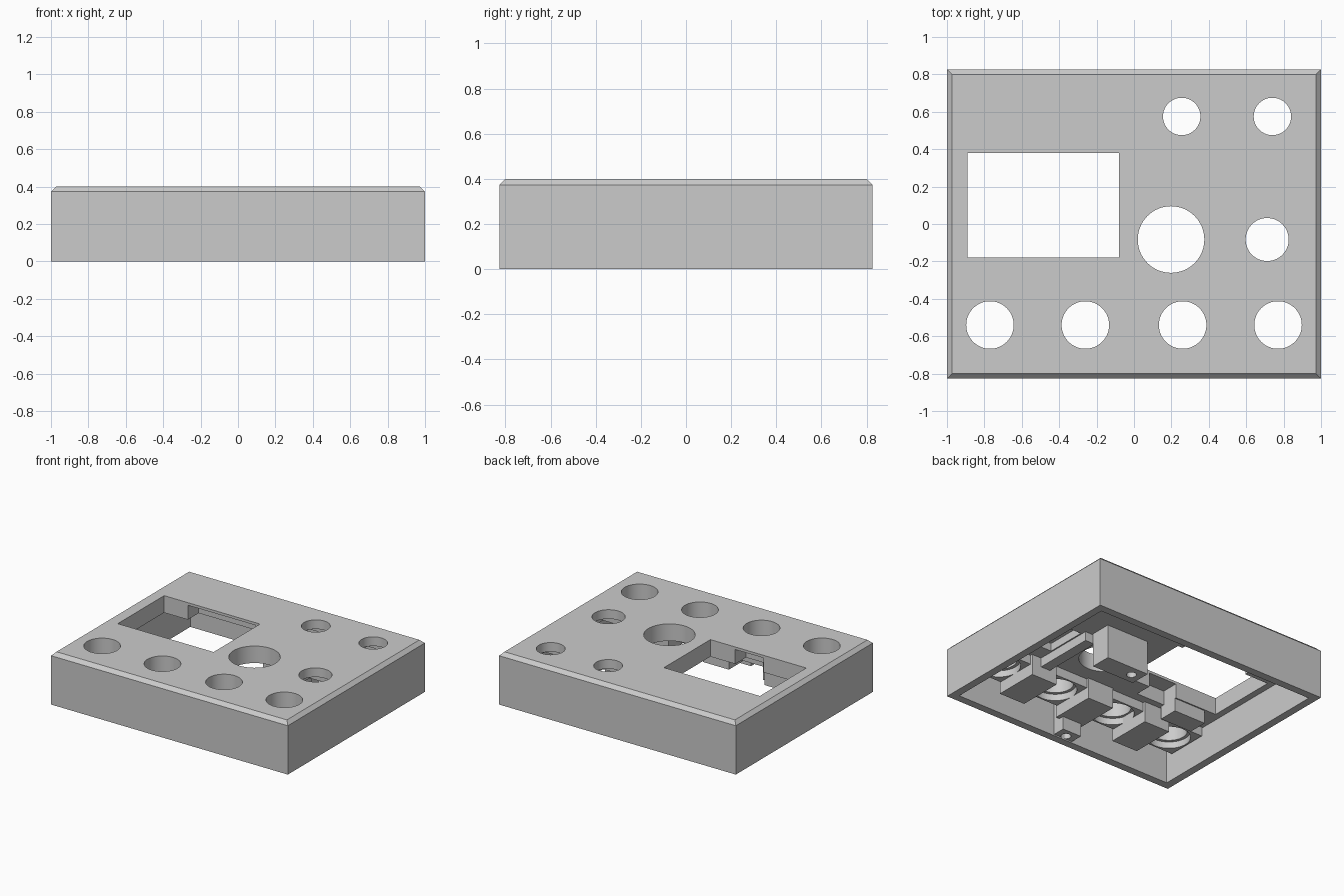
import bpy, bmesh
from mathutils import Matrix, Vector

default = bpy.data.objects.get("Cube")
if default:
    bpy.data.objects.remove(default, do_unlink=True)

grey = bpy.data.materials.new("plain_grey")
grey.use_nodes = True
colour = (0.6, 0.6, 0.6, 1)
grey.diffuse_color = colour
grey.node_tree.nodes["Principled BSDF"].inputs["Base Color"].default_value = colour


def make(name, bm):
    mesh = bpy.data.meshes.new(name)
    bm.to_mesh(mesh)
    bm.free()
    mesh.materials.append(grey)
    ob = bpy.data.objects.new(name, mesh)
    bpy.context.collection.objects.link(ob)
    return ob


def box(name, x, y, z, chamfer=0):
    """Box from three (low, high) ranges, with an optional top chamfer."""
    bm = bmesh.new()
    bmesh.ops.create_cube(bm, size=1)
    top = [e for e in bm.edges if all(v.co.z > 0 for v in e.verts)]
    for v in bm.verts:
        v.co = Vector([r[0] if c < 0 else r[1] for c, r in zip(v.co, (x, y, z))])
    if chamfer:
        bmesh.ops.bevel(bm, geom=top, offset=chamfer, segments=1, affect='EDGES')
    return make(name, bm)


def square(name, x, y, half, z):
    return box(name, (x - half, x + half), (y - half, y + half), z)


def cylinder(name, x, y, r, z):
    bm = bmesh.new()
    bmesh.ops.create_cone(bm, cap_ends=True, segments=64, radius1=r, radius2=r,
                          depth=z[1] - z[0],
                          matrix=Matrix.Translation((x, y, sum(z) / 2)))
    return make(name, bm)


def cut(ob, cutter):
    cutter.hide_render = True
    mod = ob.modifiers.new("cut", 'BOOLEAN')
    mod.operation = 'DIFFERENCE'
    mod.solver = 'EXACT'
    mod.object = cutter
    bpy.context.view_layer.objects.active = ob
    bpy.ops.object.modifier_apply(modifier=mod.name)
    bpy.data.objects.remove(cutter, do_unlink=True)


def smooth(ob):
    bpy.ops.object.select_all(action='DESELECT')
    ob.select_set(True)
    bpy.context.view_layer.objects.active = ob
    bpy.ops.object.shade_smooth_by_angle(angle=0.6)


CEILING, POCKET, ROOT = 0.27, 0.33, 0.35
BUTTONS_X = (-0.77, -0.26, 0.26, 0.77)
BUTTON_Y = -0.54
THROUGH = (-0.1, 0.6)

# Hollow case, open underneath, with a chamfered top edge
case = box("case_shell", (-1, 1), (-0.827, 0.827), (0, 0.4), 0.027)
cut(case, box("cavity", (-0.94, 0.94), (-0.767, 0.767), (-0.1, CEILING)))

# Pockets in the underside of the lid
for x, y, half in ((0.25, 0.575, 0.16), (0.74, 0.575, 0.16), (0.71, -0.08, 0.16)):
    cut(case, square("socket_pocket", x, y, half, (0.1, POCKET)))
cut(case, box("screen_pocket_back", (-0.69, -0.12), (0.3, 0.51), (0.1, 0.38)))
cut(case, box("screen_pocket_front", (-0.53, -0.29), (-0.31, -0.1), (0.1, 0.38)))

# Screen window and round openings
cut(case, box("window", (-0.89, -0.08), (-0.18, 0.38), THROUGH))
openings = [(0.255, 0.575, 0.1), (0.74, 0.575, 0.1), (0.712, -0.083, 0.115), (0.198, -0.083, 0.178)]
openings += [(x, BUTTON_Y, 0.127) for x in BUTTONS_X]
for x, y, r in openings:
    cut(case, cylinder("opening", x, y, r, THROUGH))
smooth(case)

# Square collars below the button openings, counterbored from underneath
for i, x in enumerate(BUTTONS_X):
    collar = square(f"button_collar_{i + 1}", x, BUTTON_Y, 0.162, (0.2, ROOT))
    cut(collar, cylinder("bore", x, BUTTON_Y, 0.127, THROUGH))
    cut(collar, cylinder("counterbore", x, BUTTON_Y, 0.15, (-0.1, 0.25)))
    smooth(collar)

# Blocks between the buttons
for i, x in enumerate((-0.51, 0, 0.51)):
    box(f"button_divider_{i + 1}", (x - 0.11, x + 0.11), (-0.71, -0.36), (0.11, ROOT))

# Screw posts
centre_post = box("centre_post", (0.12, 0.48), (0.13, 0.29), (0.01, ROOT))
cut(centre_post, cylinder("screw_hole", 0.2, 0.21, 0.035, (-0.1, 0.2)))
front_post = box("front_post", (-0.08, 0.08), (-0.8, -0.67), (0.01, ROOT))
cut(front_post, cylinder("screw_hole", 0, -0.735, 0.035, (-0.1, 0.2)))
smooth(centre_post)
smooth(front_post)

# Supports beside the window and the socket
box("screen_support", (-0.8, -0.53), (-0.34, -0.19), (0.17, ROOT))
box("socket_rail", (0.46, 0.54), (-0.36, 0.12), (0.2, ROOT))
